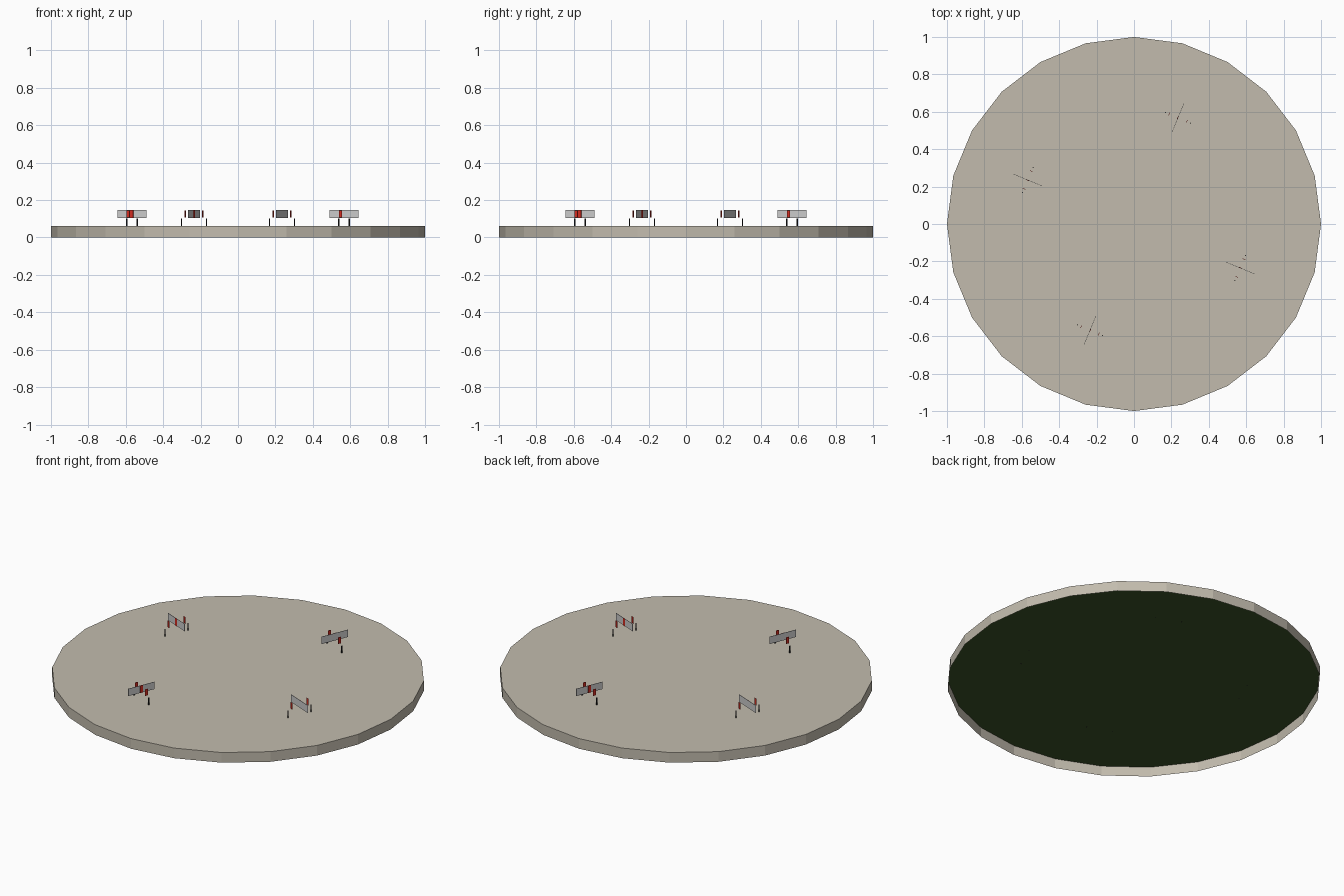
import bpy, bmesh
from math import radians
from mathutils import Matrix, Vector

if "Cube" in bpy.data.objects:
    bpy.data.objects.remove(bpy.data.objects["Cube"])


def material(name, rgb):
    m = bpy.data.materials.new(name)
    m.diffuse_color = (*rgb, 1)
    m.use_nodes = True
    m.node_tree.nodes["Principled BSDF"].inputs["Base Color"].default_value = m.diffuse_color
    return m


BEIGE = material("stone", (0.54, 0.50, 0.42))
GREEN = material("underside_green", (0.045, 0.085, 0.022))
RED = material("red", (0.65, 0.025, 0.015))
BLACK = material("black", (0.015, 0.015, 0.015))


def finish(bm, name, mat=None, matrix=Matrix()):
    me = bpy.data.meshes.new(name)
    bm.to_mesh(me)
    bm.free()
    ob = bpy.data.objects.new(name, me)
    bpy.context.collection.objects.link(ob)
    ob.matrix_world = matrix
    if mat:
        me.materials.append(mat)
    return ob


def ring(bm, z, r=1.0, n=24):
    return [bm.verts.new(Matrix.Rotation(radians(360 * i / n), 3, 'Z') @ Vector((r, 0, z)))
            for i in range(n)]


def box(name, centre, size, mat, matrix):
    bm = bmesh.new()
    bmesh.ops.create_cube(bm, size=1, matrix=Matrix.Translation(centre) @ Matrix.Diagonal((*size, 1)))
    return finish(bm, name, mat, matrix)


# Low round platform: top and rim, open underneath
bm = bmesh.new()
low, high = ring(bm, 0), ring(bm, 0.06)
bm.faces.new(high)
for i in range(24):
    j = (i + 1) % 24
    bm.faces.new((low[i], low[j], high[j], high[i]))
finish(bm, "platform", BEIGE)

# Green lining just beneath the platform top
bm = bmesh.new()
bm.faces.new(reversed(ring(bm, 0.057, 0.999)))
finish(bm, "platform_underside", GREEN)

# Four radial panels with red plates and thin posts either side
for k in range(4):
    spin = Matrix.Rotation(radians(-22.5 + 90 * k), 4, 'Z')
    box("panel", (0.614, 0, 0.126), (0.168, 0.002, 0.043), None, spin)
    box("centre_plate", (0.614, 0.002, 0.126), (0.018, 0.002, 0.043), RED, spin)
    for s in (-1, 1):
        box("side_plate", (0.614, s * 0.051, 0.126), (0.018, 0.002, 0.038), RED, spin)
        box("post", (0.614, s * 0.073, 0.079), (0.006, 0.004, 0.046), BLACK, spin)
